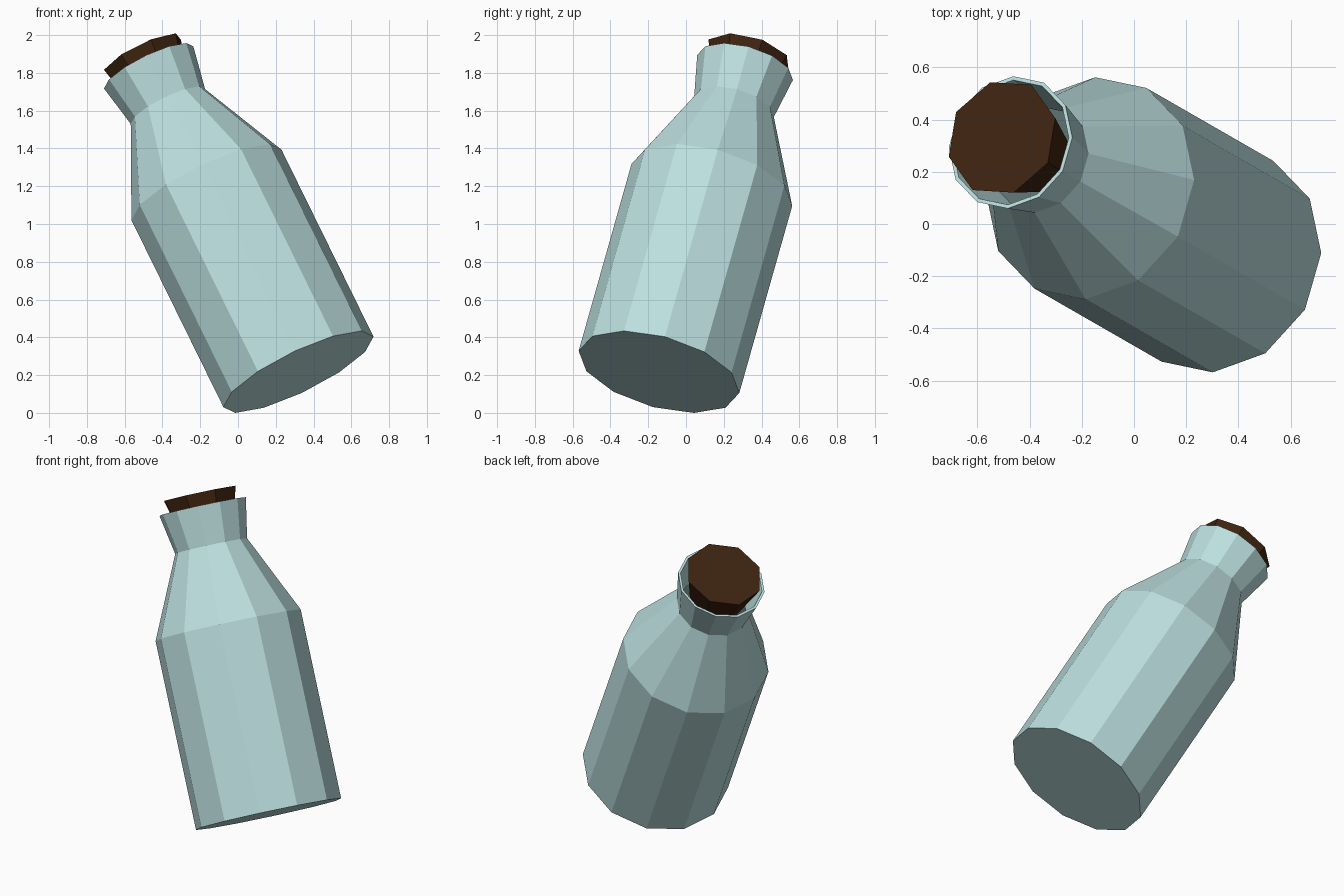
import bpy, bmesh, math
from mathutils import Vector, Matrix

if "Cube" in bpy.data.objects:
    bpy.data.objects.remove(bpy.data.objects["Cube"])

# Tilted frame shared by bottle and cork: origin at the centre of the base
axis = Vector((-0.428, 0.246, 0.870)).normalized()
side = Vector((0.76, -0.42, 0.494))
side = (side - axis * side.dot(axis)).normalized()
over = axis.cross(side)
frame = Matrix((side, over, axis)).transposed().to_4x4()
frame.translation = (0.32, -0.143, 0.217)


def material(name, colour):
    mat = bpy.data.materials.new(name)
    mat.diffuse_color = (*colour, 1)
    mat.use_nodes = True
    mat.node_tree.nodes["Principled BSDF"].inputs["Base Color"].default_value = mat.diffuse_color
    return mat


def lathe(name, profile, sides, mat):
    """Flat-faced solid from (radius, height) rings, closed at both ends."""
    bm = bmesh.new()
    rings = []
    for r, h in profile:
        angles = [2 * math.pi * i / sides for i in range(sides)]
        rings.append([bm.verts.new((r * math.cos(a), r * math.sin(a), h)) for a in angles])
    for low, high in zip(rings, rings[1:]):
        for i in range(sides):
            j = (i + 1) % sides
            bm.faces.new((low[i], low[j], high[j], high[i]))
    bm.faces.new(list(reversed(rings[0])))
    bm.faces.new(rings[-1])
    bm.transform(frame)
    mesh = bpy.data.meshes.new(name)
    bm.to_mesh(mesh)
    bm.free()
    mesh.materials.append(mat)
    obj = bpy.data.objects.new(name, mesh)
    bpy.context.collection.objects.link(obj)
    return obj


glass = material("pale_glass", (0.50, 0.73, 0.73))
cork = material("dark_cork", (0.048, 0.017, 0.005))

# Bottle: outer wall up to the flared lip, then the inner wall back down
lathe("bottle", [
    (0.44, 0.0), (0.44, 1.138), (0.218, 1.615), (0.262, 1.853),
    (0.247, 1.853), (0.203, 1.615), (0.425, 1.135), (0.425, 0.015),
], 12, glass)

# Cork: eight-sided tapered plug standing proud of the lip
lathe("cork_stopper", [(0.15, 1.64), (0.231, 1.93)], 8, cork)
